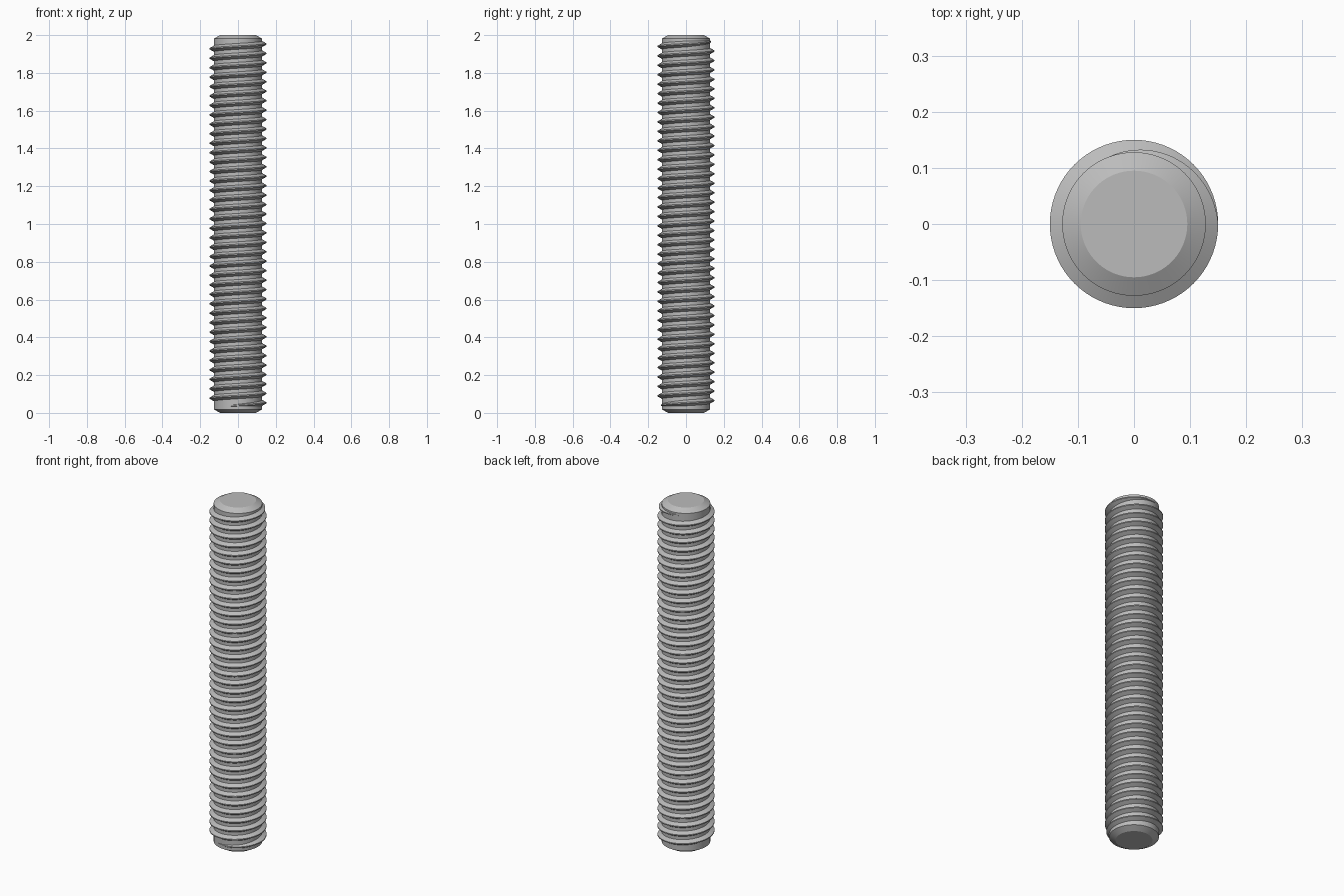
import bpy, bmesh, math

cube = bpy.data.objects.get("Cube")
if cube:
    bpy.data.objects.remove(cube, do_unlink=True)

LENGTH, PITCH = 2.0, 0.05
CORE_R, CREST_R, CAP_R = 0.128, 0.15, 0.095
CHAMFER = 0.019
STEPS = 72                 # segments per turn
Z_LOW, Z_HIGH = 0.053, 1.953   # thread reaches full height between these
FADE = 1 / 3               # run-out length in turns

steel = bpy.data.materials.new("steel grey")
steel.use_nodes = True
GREY = (0.5, 0.5, 0.5, 1)
steel.diffuse_color = GREY
steel.node_tree.nodes["Principled BSDF"].inputs["Base Color"].default_value = GREY


def finish(name, bm, angle):
    bmesh.ops.recalc_face_normals(bm, faces=bm.faces)
    mesh = bpy.data.meshes.new(name)
    bm.to_mesh(mesh)
    bm.free()
    mesh.materials.append(steel)
    obj = bpy.data.objects.new(name, mesh)
    bpy.context.collection.objects.link(obj)
    bpy.ops.object.select_all(action="DESELECT")
    obj.select_set(True)
    bpy.context.view_layer.objects.active = obj
    bpy.ops.object.shade_smooth_by_angle(angle=math.radians(angle))
    return obj


def bridge(bm, a, b, closed=True):
    n = len(a)
    for i in range(n if closed else n - 1):
        j = (i + 1) % n
        bm.faces.new((a[i], a[j], b[j], b[i]))


# Core rod with chamfered ends
bm = bmesh.new()
rings = []
for r, z in ((CAP_R, 0), (CORE_R, CHAMFER), (CORE_R, LENGTH - CHAMFER), (CAP_R, LENGTH)):
    rings.append([bm.verts.new((r * math.cos(a), r * math.sin(a), z))
                  for a in (math.tau * i / STEPS for i in range(STEPS))])
for low, high in zip(rings, rings[1:]):
    bridge(bm, low, high)
bm.faces.new(rings[0])
bm.faces.new(rings[-1])
finish("core_rod", bm, 25)

# Right-handed helical thread, tapering into the core at both ends
bm = bmesh.new()
turns = (Z_HIGH - Z_LOW) / PITCH
first, last = -round(FADE * STEPS), round((turns + FADE) * STEPS)
root_r = CORE_R - 0.002
sections = []
for i in range(first, last + 1):
    t = i / STEPS
    a, z = math.tau * t, Z_LOW + PITCH * t
    over = max(-t, t - turns, 0) / FADE
    height = (CREST_R - root_r) * max(1 - over, 0.02)
    crest = 0.003
    base = crest + height * math.tan(math.radians(30))
    profile = ((root_r, -base), (root_r + height, -crest),
               (root_r + height, crest), (root_r, base))
    sections.append([bm.verts.new((r * math.cos(a), r * math.sin(a), z + dz))
                     for r, dz in profile])
for s, t in zip(sections, sections[1:]):
    bridge(bm, s, t)
bm.faces.new(sections[0])
bm.faces.new(sections[-1])
finish("screw_thread", bm, 30)
